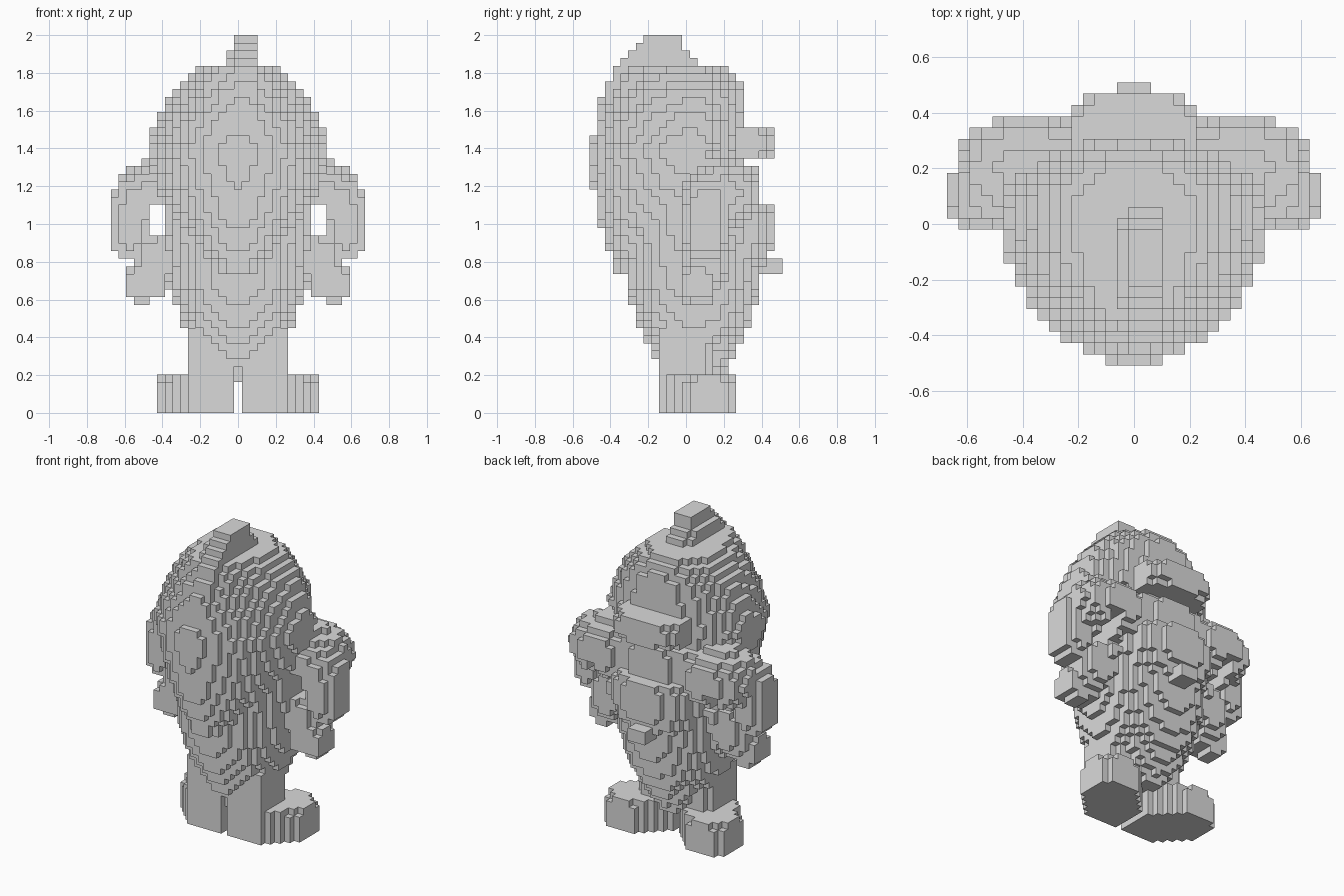
import bpy, bmesh
from mathutils import Vector

V = 2 / 49                      # edge of one block
NX, NY, NZ = 16, 12, 49         # half counts in x and y, full count in z

if "Cube" in bpy.data.objects:
    bpy.data.objects.remove(bpy.data.objects["Cube"])

grey = bpy.data.materials.new("plain grey")
grey.use_nodes = True
colour = (0.7, 0.7, 0.7, 1)
grey.diffuse_color = colour
grey.node_tree.nodes["Principled BSDF"].inputs["Base Color"].default_value = colour


def blob(centre, radii, power=2.0):
    """Superellipsoid test."""
    def inside(x, y, z):
        p = (x, y, z)
        return sum(abs((a - c) / r) ** power for a, c, r in zip(p, centre, radii)) <= 1
    return inside


def box(low, high):
    def inside(x, y, z):
        return all(a <= p <= b for a, p, b in zip(low, (x, y, z), high))
    return inside


def loft(rows, power=2.0, cx=0.0, split=0.5):
    """Stacked oval sections: height, half width, front y, back y; split sets the widest y."""
    def inside(x, y, z):
        for a, b in zip(rows, rows[1:]):
            if a[0] <= z <= b[0]:
                t = (z - a[0]) / (b[0] - a[0])
                hw, y0, y1 = (a[i] + (b[i] - a[i]) * t for i in (1, 2, 3))
                cy = y0 + (y1 - y0) * split
                hy = cy - y0 if y < cy else y1 - cy
                return abs((x - cx) / hw) ** power + abs((y - cy) / hy) ** power <= 1
        return False
    return inside


def limb(*points):
    """Chain of tapered round segments: x, y, z, radius."""
    def inside(x, y, z):
        p = Vector((x, y, z))
        for a, b in zip(points, points[1:]):
            start, along = Vector(a[:3]), Vector(b[:3]) - Vector(a[:3])
            t = min(1, max(0, (p - start).dot(along) / along.length_squared))
            if (p - start - along * t).length <= a[3] + (b[3] - a[3]) * t:
                return True
        return False
    return inside


def join(*tests):
    return lambda x, y, z: any(t(x, y, z) for t in tests)


def cut(test, hole):
    return lambda x, y, z: test(x, y, z) and not hole(x, y, z)


def mirror(test):
    return lambda x, y, z: test(-x, y, z)


# Torso with rounded underside
torso = loft([(0.17, 0.09, -0.08, 0.18), (0.29, 0.18, -0.16, 0.25),
              (0.4, 0.26, -0.22, 0.31), (0.5, 0.31, -0.26, 0.35),
              (0.65, 0.35, -0.31, 0.39), (0.9, 0.38, -0.33, 0.39),
              (1.2, 0.42, -0.3, 0.39), (1.32, 0.4, -0.3, 0.38)])

# Head with the hair that hangs down to a point
hair = loft([(0.74, 0.09, -0.38, -0.2), (0.83, 0.19, -0.4, -0.1),
             (1.0, 0.33, -0.46, 0.1), (1.2, 0.43, -0.49, 0.28),
             (1.4, 0.49, -0.51, 0.32), (1.55, 0.43, -0.475, 0.32),
             (1.7, 0.35, -0.43, 0.31), (1.8, 0.25, -0.38, 0.26),
             (1.85, 0.16, -0.35, 0.2)], 1.8, 0, 0.65)

# Tuft on the crown, running down the front of the head
crest = loft([(1.6, 0.08, -0.47, 0.1), (1.75, 0.08, -0.42, 0.1),
              (1.84, 0.075, -0.37, 0.07), (1.92, 0.075, -0.29, 0.0),
              (2.0, 0.055, -0.22, -0.02)], 6, 0.03)

# Brow block and the chest pieces on the far side
brow = blob((0, 0.25, 1.43), (0.24, 0.23, 0.1), 3)
chest = join(cut(blob((0, 0.2, 0.97), (0.3, 0.27, 0.26), 2.4),
                 box((-1, -1, 1.1), (1, 1, 2))),
             box((-0.06, 0.2, 0.74), (0.06, 0.51, 0.82)))

# Arm: sloping shoulder, drooping sleeve, then forearm and hand
opening = box((0.38, -1, 0.93), (0.47, 1, 1.1))
shoulder = cut(blob((0.39, 0.19, 1.16), (0.25, 0.21, 0.18), 2.1), opening)
sleeve = cut(limb((0.42, 0.15, 1.17, 0.16), (0.54, 0.12, 1.12, 0.14),
                  (0.57, 0.1, 0.92, 0.115)),
             join(opening, box((0.2, -1, 0), (1, 1, 0.83))))
forearm = cut(limb((0.36, 0.12, 0.92, 0.13), (0.43, 0.1, 0.8, 0.14),
                   (0.46, 0.08, 0.74, 0.12)), opening)
hand = join(box((0.38, 0.0, 0.62), (0.59, 0.14, 0.74)),
            box((0.47, 0.02, 0.58), (0.55, 0.13, 0.66)))

# Leg with a foot turned outward to the far side
leg = loft([(0, 0.125, -0.14, 0.12), (0.46, 0.125, -0.14, 0.14)], 5, 0.14)


def foot(x, y, z):
    along, across = (x + y - 0.28) / 2 ** 0.5, (x - y - 0.16) / 2 ** 0.5
    shrink = 1 if z < 0.17 else 0.8
    return (z < 0.2 and 0.02 < x < 0.42 and
            abs(along / 0.25) ** 2.3 + abs(across / 0.165) ** 2.3 <= shrink)


parts = {"torso": torso, "hair": hair, "crest": crest, "brow": brow, "chest": chest}
for name, test in (("shoulder", shoulder), ("sleeve", sleeve), ("forearm", forearm),
                   ("hand", hand), ("leg", leg), ("foot", foot)):
    parts["left_" + name] = test
    parts["right_" + name] = mirror(test)

# The legs stay apart near the ground
gap = box((-0.02, -1, 0), (0.02, 1, 0.17))

# Give each block to the first part that contains it
owner = {}
for i in range(-NX, NX + 1):
    for j in range(-NY, NY + 1):
        for k in range(NZ):
            p = (i * V, j * V, (k + 0.5) * V)
            if gap(*p):
                continue
            for name, test in parts.items():
                if test(*p):
                    owner[i, j, k] = name
                    break


def build(name):
    """Make the outer faces of every block of one part."""
    bm = bmesh.new()
    corners = {}

    def vert(c):
        if c not in corners:
            corners[c] = bm.verts.new(Vector(c) * V - Vector((V / 2, V / 2, 0)))
        return corners[c]

    for cell, part in owner.items():
        if part != name:
            continue
        for axis in range(3):
            u, w = (axis + 1) % 3, (axis + 2) % 3
            for side in (0, 1):
                near = list(cell)
                near[axis] += 2 * side - 1
                if tuple(near) in owner:
                    continue
                loop = []
                for du, dw in ((0, 0), (1, 0), (1, 1), (0, 1)):
                    c = list(cell)
                    c[axis] += side
                    c[u] += du
                    c[w] += dw
                    loop.append(vert(tuple(c)))
                bm.faces.new(loop if side else loop[::-1])
    mesh = bpy.data.meshes.new(name)
    bm.to_mesh(mesh)
    bm.free()
    mesh.materials.append(grey)
    bpy.context.collection.objects.link(bpy.data.objects.new(name, mesh))


for part_name in parts:
    if part_name in owner.values():
        build(part_name)
